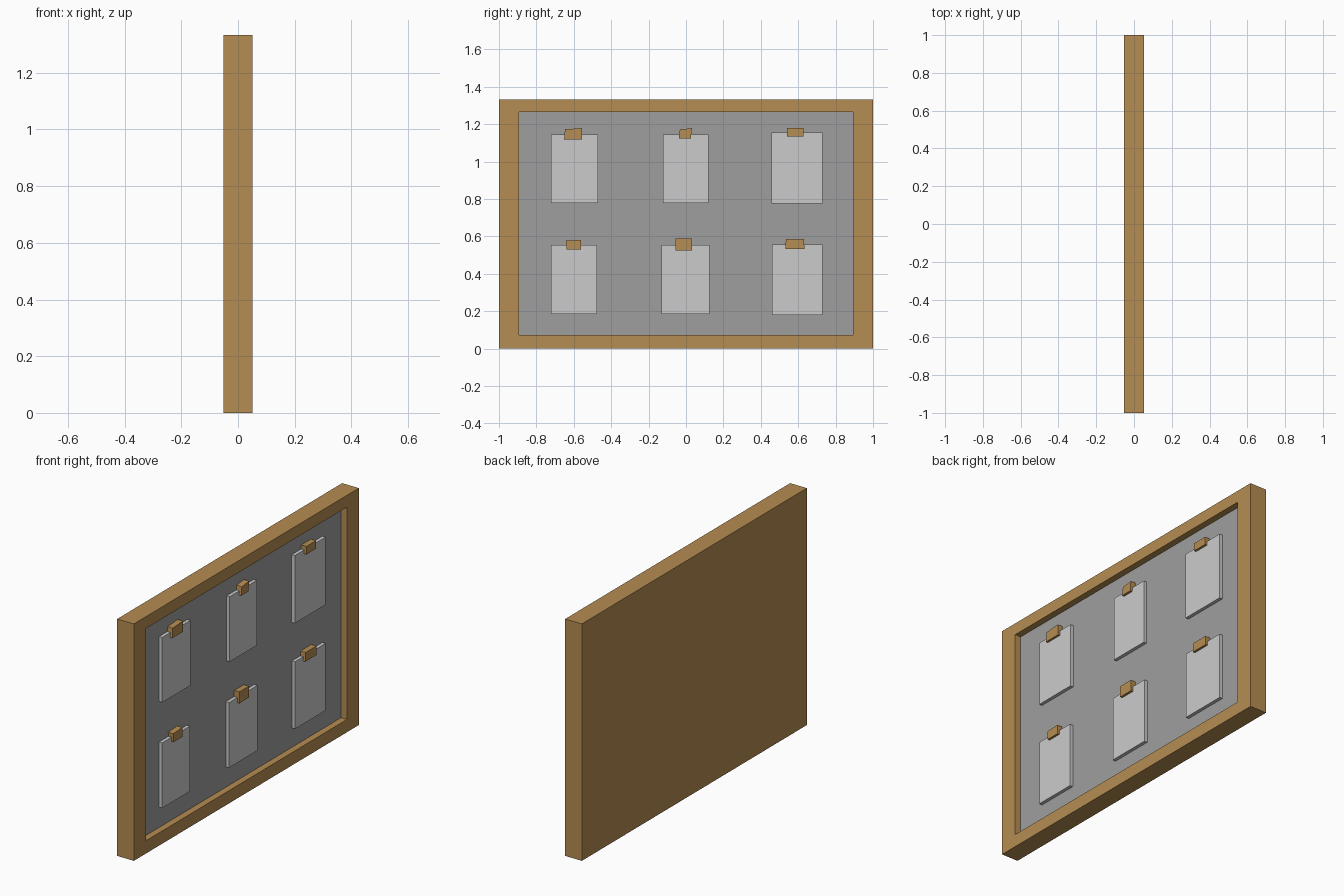
import bpy
import bmesh

if "Cube" in bpy.data.objects:
    bpy.data.objects.remove(bpy.data.objects["Cube"])

FRAME_X = 0.052      # half thickness of the frame
PANEL_X = 0.015      # front of the recessed panel
PAPER_X = 0.034      # front of the paper sheets
CLIP_X = 0.047       # front of the clips


def material(name, rgb):
    m = bpy.data.materials.new(name)
    m.diffuse_color = (*rgb, 1)
    m.use_nodes = True
    m.node_tree.nodes["Principled BSDF"].inputs["Base Color"].default_value = m.diffuse_color
    return m


def finish(name, bm, mat=None):
    bmesh.ops.recalc_face_normals(bm, faces=bm.faces)
    mesh = bpy.data.meshes.new(name)
    bm.to_mesh(mesh)
    bm.free()
    obj = bpy.data.objects.new(name, mesh)
    bpy.context.collection.objects.link(obj)
    if mat:
        mesh.materials.append(mat)
    return obj


def slab(bm, outline, x0, x1):
    """Extrude a (y, z) outline from x0 to x1; return the front face."""
    back = [bm.verts.new((x0, y, z)) for y, z in outline]
    front = [bm.verts.new((x1, y, z)) for y, z in outline]
    bm.faces.new(back[::-1])
    n = len(outline)
    for i in range(n):
        j = (i + 1) % n
        bm.faces.new((back[i], back[j], front[j], front[i]))
    return bm.faces.new(front)


def rect(y0, y1, z0, z1):
    return [(y0, z0), (y1, z0), (y1, z1), (y0, z1)]


wood = material("wood", (0.464, 0.264, 0.084))
felt = material("panel_grey", (0.347, 0.347, 0.347))

# Frame: a solid board with a recess cut into its front
opening = rect(-0.894, 0.894, 0.072, 1.266)
bm = bmesh.new()
face = slab(bm, rect(-1, 1, 0, 1.333), -FRAME_X, FRAME_X)
bmesh.ops.inset_individual(bm, faces=[face], thickness=0.05)
for v, (y, z) in zip(list(face.verts), opening):
    v.co = (FRAME_X, y, z)
floor = bmesh.ops.extrude_discrete_faces(bm, faces=[face])["faces"][0]
for v in floor.verts:
    v.co.x = 0.0
finish("frame", bm, wood)

# Grey panel filling the recess
bm = bmesh.new()
slab(bm, opening, -0.01, PANEL_X)
finish("panel", bm, felt)

# Paper sheets: y0, y1, z0, z1
papers = [
    (-0.722, -0.471, 0.780, 1.146), (-0.122, 0.119, 0.780, 1.146),
    (0.456, 0.730, 0.775, 1.156), (-0.722, -0.475, 0.186, 0.553),
    (-0.130, 0.125, 0.186, 0.553), (0.459, 0.730, 0.180, 0.558),
]
for i, p in enumerate(papers, 1):
    bm = bmesh.new()
    slab(bm, rect(*p), PANEL_X - 0.005, PAPER_X)
    finish(f"paper_{i}", bm)

# Slightly crooked clips: bottom y0, y1, top y0, y1, bottom z, top-left z, top-right z
clips = [
    (-0.652, -0.556, -0.647, -0.556, 1.118, 1.173, 1.179),
    (-0.039, 0.026, -0.033, 0.031, 1.123, 1.171, 1.179),
    (0.540, 0.628, 0.540, 0.628, 1.134, 1.179, 1.179),
    (-0.639, -0.561, -0.642, -0.561, 0.529, 0.577, 0.582),
    (-0.055, 0.031, -0.055, 0.031, 0.524, 0.588, 0.588),
    (0.531, 0.633, 0.534, 0.631, 0.534, 0.585, 0.585),
]
for i, (b0, b1, t0, t1, z, zl, zr) in enumerate(clips, 1):
    bm = bmesh.new()
    slab(bm, [(b0, z), (b1, z), (t1, zr), (t0, zl)], PANEL_X - 0.005, CLIP_X)
    finish(f"clip_{i}", bm, wood)
